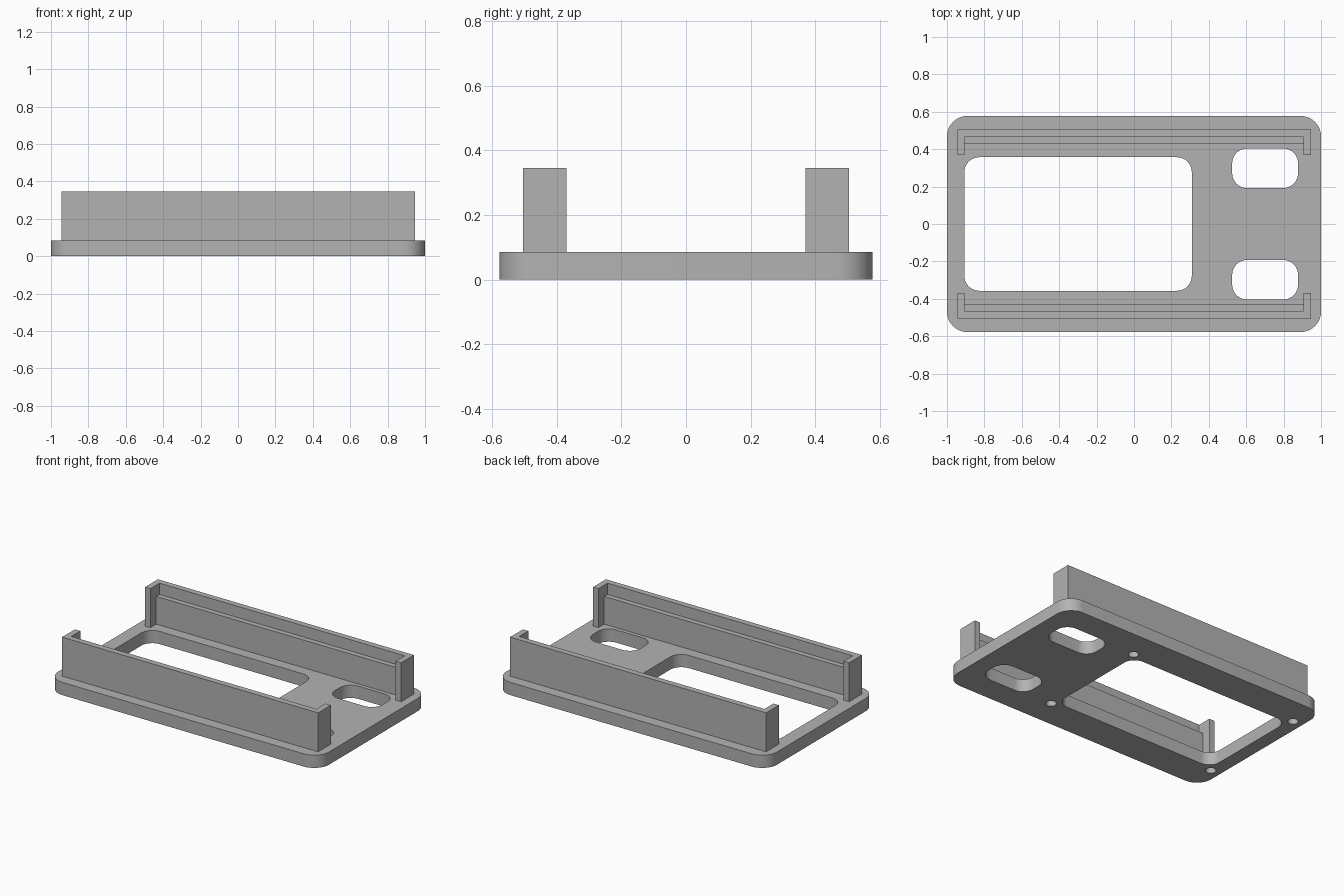
import bpy
import bmesh
import math

cube = bpy.data.objects.get("Cube")
if cube:
    bpy.data.objects.remove(cube, do_unlink=True)

BASE_TOP = 0.085
RAIL_TOP = 0.345
LEDGE_TOP = 0.27

grey = bpy.data.materials.new("plain_grey")
grey.use_nodes = True
colour = (0.45, 0.45, 0.45, 1.0)
grey.diffuse_color = colour
grey.node_tree.nodes["Principled BSDF"].inputs["Base Color"].default_value = colour


def prism(name, outline, z0, z1):
    """Extrude a flat outline from z0 up to z1."""
    bm = bmesh.new()
    face = bm.faces.new([bm.verts.new((x, y, z0)) for x, y in outline])
    top = bmesh.ops.extrude_face_region(bm, geom=[face])["geom"]
    verts = [v for v in top if isinstance(v, bmesh.types.BMVert)]
    bmesh.ops.translate(bm, vec=(0, 0, z1 - z0), verts=verts)
    bmesh.ops.recalc_face_normals(bm, faces=bm.faces)
    mesh = bpy.data.meshes.new(name)
    bm.to_mesh(mesh)
    bm.free()
    mesh.materials.append(grey)
    obj = bpy.data.objects.new(name, mesh)
    bpy.context.collection.objects.link(obj)
    return obj


def rounded_rect(x0, x1, y0, y1, r, steps=10):
    """Outline of a rectangle with rounded corners."""
    centres = [(x1 - r, y1 - r), (x0 + r, y1 - r), (x0 + r, y0 + r), (x1 - r, y0 + r)]
    points = []
    for quarter, (cx, cy) in enumerate(centres):
        for i in range(steps + 1):
            a = (quarter + i / steps) * math.pi / 2
            points.append((cx + r * math.cos(a), cy + r * math.sin(a)))
    return points


def circle(cx, cy, r, steps=24):
    angles = [math.tau * i / steps for i in range(steps)]
    return [(cx + r * math.cos(a), cy + r * math.sin(a)) for a in angles]


def activate(obj):
    bpy.ops.object.select_all(action="DESELECT")
    obj.select_set(True)
    bpy.context.view_layer.objects.active = obj


# Base plate
base = prism("base_plate", rounded_rect(-1, 1, -0.578, 0.578, 0.11), 0, BASE_TOP)

# Cutters: main window, two slots and four blind screw holes
through = (-0.1, BASE_TOP + 0.1)
cutters = [prism("window_cutter", rounded_rect(-0.907, 0.309, -0.357, 0.357, 0.08), *through)]
for side in (-1, 1):
    y0, y1 = sorted((side * 0.192, side * 0.404))
    cutters.append(prism("slot_cutter", rounded_rect(0.525, 0.877, y0, y1, 0.08), *through))
    for x in (-0.93, 0.33):
        cutters.append(prism("screw_hole_cutter", circle(x, side * 0.387, 0.032), -0.1, 0.06))

activate(base)
for cutter in cutters:
    cutter.hide_render = True
    mod = base.modifiers.new("cut", "BOOLEAN")
    mod.operation = "DIFFERENCE"
    mod.solver = "EXACT"
    mod.object = cutter
    bpy.ops.object.modifier_apply(modifier=mod.name)
for cutter in cutters:
    bpy.data.objects.remove(cutter, do_unlink=True)
bpy.ops.object.shade_smooth_by_angle(angle=math.radians(30))

# Side rails: a wall with returned ends, and a lower ledge along its inside
half, inner = 0.945, 0.905
wall_outline = [(-half, 0.505), (-half, 0.37), (-inner, 0.37), (-inner, 0.465),
                (inner, 0.465), (inner, 0.37), (half, 0.37), (half, 0.505)]
ledge_outline = [(-inner, 0.465), (-inner, 0.43), (inner, 0.43), (inner, 0.465)]
rails = [prism("rail_walls", wall_outline, BASE_TOP, RAIL_TOP),
         prism("rail_ledges", ledge_outline, BASE_TOP, LEDGE_TOP)]
for rail in rails:
    mirror = rail.modifiers.new("mirror", "MIRROR")
    mirror.use_axis = (False, True, False)
